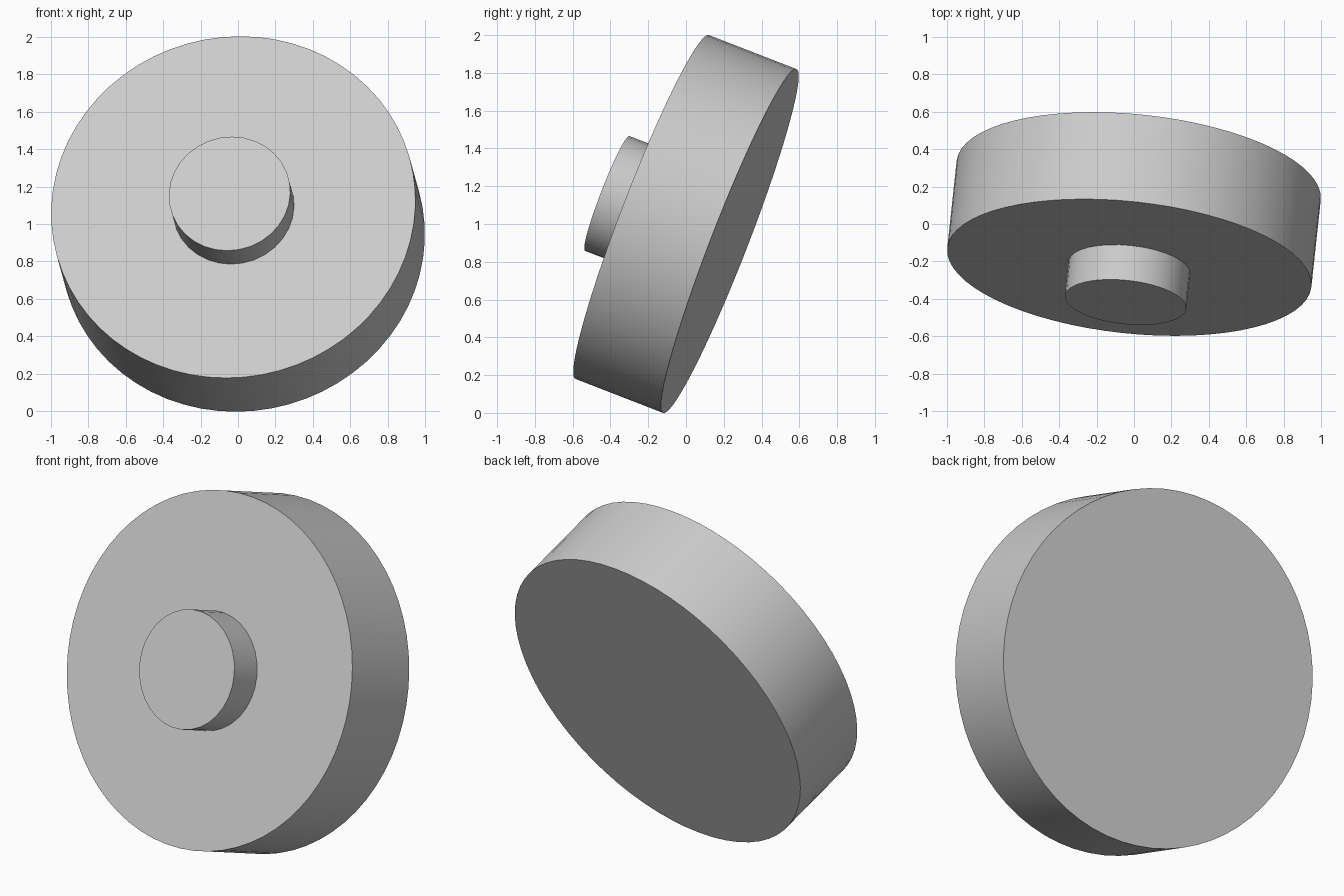
import bpy
import math
from mathutils import Vector

default = bpy.data.objects.get("Cube")
if default:
    bpy.data.objects.remove(default, do_unlink=True)

# Single light grey material
grey = bpy.data.materials.new("light_grey")
grey.use_nodes = True
colour = (0.6, 0.6, 0.6, 1)
grey.diffuse_color = colour
grey.node_tree.nodes["Principled BSDF"].inputs["Base Color"].default_value = colour

# Shared axis, pointing out of the front face and tilted upwards
axis = Vector((-0.1, -0.928, 0.36)).normalized()
centre = Vector((0, 0, 1))


def add_disc(name, radius, start, end, sides):
    """Smooth cylinder between two distances along the tilted axis."""
    bpy.ops.mesh.primitive_cylinder_add(
        vertices=sides, radius=radius, depth=end - start,
        location=centre + axis * (start + end) / 2,
        rotation=axis.to_track_quat('Z', 'Y').to_euler())
    obj = bpy.context.object
    obj.name = name
    obj.data.materials.append(grey)
    bpy.ops.object.shade_smooth_by_angle(angle=math.radians(30))
    return obj


# Large wheel and the small hub on its front face
add_disc("wheel_disc", 0.977, -0.25, 0.25, 64)
add_disc("front_hub", 0.326, 0.24, 0.45, 32)
